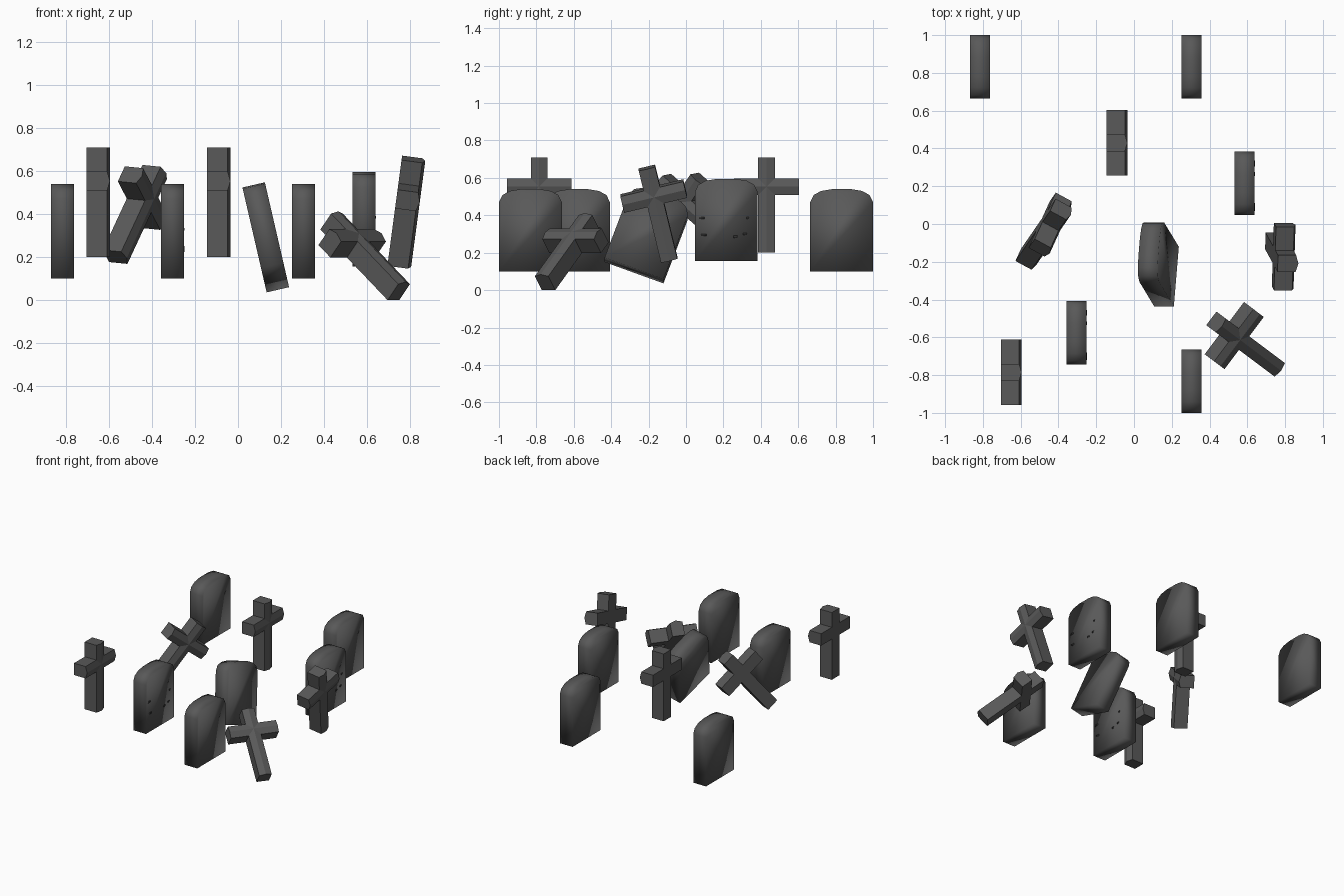
import bpy, bmesh
from math import radians
from mathutils import Euler, Matrix, Vector

cube = bpy.data.objects.get("Cube")
if cube:
    bpy.data.objects.remove(cube, do_unlink=True)


def make_material(name, grey):
    mat = bpy.data.materials.new(name)
    mat.use_nodes = True
    mat.diffuse_color = (grey, grey, grey, 1)
    bsdf = mat.node_tree.nodes["Principled BSDF"]
    bsdf.inputs["Base Color"].default_value = (grey, grey, grey, 1)
    bsdf.inputs["Roughness"].default_value = 0.9
    return mat


STONE = make_material("grey stone", 0.1)
CHIP = make_material("dark chip", 0.03)


def add_prism(bm, outline, offset):
    """Extrude a closed outline of 3D points along an offset."""
    face = bm.faces.new([bm.verts.new(p) for p in outline])
    new = bmesh.ops.extrude_face_region(bm, geom=[face])["geom"]
    verts = [v for v in new if isinstance(v, bmesh.types.BMVert)]
    bmesh.ops.translate(bm, verts=verts, vec=offset)


def finish_mesh(bm, name, smooth):
    bmesh.ops.recalc_face_normals(bm, faces=bm.faces)
    for f in bm.faces:
        f.smooth = smooth
    mesh = bpy.data.meshes.new(name)
    bm.to_mesh(mesh)
    bm.free()
    mesh.materials.append(STONE)
    mesh.materials.append(CHIP)
    return mesh


def place(mesh, name, loc, turn=(0, 0, 0)):
    obj = bpy.data.objects.new(name, mesh)
    obj.location = loc
    obj.rotation_euler = Euler([radians(a) for a in turn])
    bpy.context.collection.objects.link(obj)
    return obj


# Headstone: slab with rounded shoulders, smooth all over
THICK = 0.107
half = [(0.168, 0), (0.168, 0.37), (0.15, 0.408), (0.11, 0.43), (0.05, 0.44)]
profile = half + [(-y, z) for y, z in reversed(half)]


def headstone_mesh(name, chips=()):
    bm = bmesh.new()
    add_prism(bm, [(-THICK / 2, y, z) for y, z in profile], (THICK, 0, 0))
    # Small worn flecks on the face
    for y, z, size in chips:
        at = Matrix.Translation((THICK / 2, y, z))
        scale = Matrix.Diagonal((0.004, size, 0.012, 1))
        made = bmesh.ops.create_cube(bm, size=1, matrix=at @ scale)
        for f in {f for v in made["verts"] for f in v.link_faces}:
            f.material_index = 1
    return finish_mesh(bm, name, True)


# Grave cross: post and arm, each with a ridged front
def cross_mesh():
    bm = bmesh.new()
    w = 0.045
    section = [(-0.055, -w), (0.042, -w), (0.055, 0), (0.042, w), (-0.055, w)]
    add_prism(bm, [(x, s, 0) for x, s in section], (0, 0, 0.51))
    add_prism(bm, [(x, -0.173, 0.353 + s) for x, s in section], (0, 0.346, 0))
    return finish_mesh(bm, "grave_cross", False)


plain = headstone_mesh("headstone")
worn = headstone_mesh("worn_headstone", [
    (-0.13, 0.23, 0.03), (0.115, 0.23, 0.012), (-0.12, 0.14, 0.03),
    (0.05, 0.13, 0.02), (0.1, 0.145, 0.02)])
cross = cross_mesh()

# Upright headstones
place(plain, "headstone_back_left", (-0.815, 0.832, 0.1))
place(plain, "headstone_back_right", (0.305, 0.832, 0.1))
place(plain, "headstone_front", (0.305, -0.832, 0.1))
place(worn, "worn_headstone_right", (0.585, 0.215, 0.155))
place(worn, "worn_headstone_front", (-0.305, -0.575, 0.1))

# Leaning headstone
place(plain, "leaning_headstone", (0.172, -0.278, 0.105), (-20.4, -13, 0))

# Upright crosses
place(cross, "cross_front", (-0.65, -0.785, 0.2))
place(cross, "cross_back", (-0.09, 0.43, 0.2))

# Leaning and fallen crosses
place(cross, "leaning_cross_left", (-0.565, -0.19, 0.2), (-39, 5, -28.5))
place(cross, "leaning_cross_right", (0.75, -0.09, 0.162), (13.5, 7.6, 0))
place(cross, "fallen_cross", (0.75, -0.756, 0.042), (0, -50, -37))
